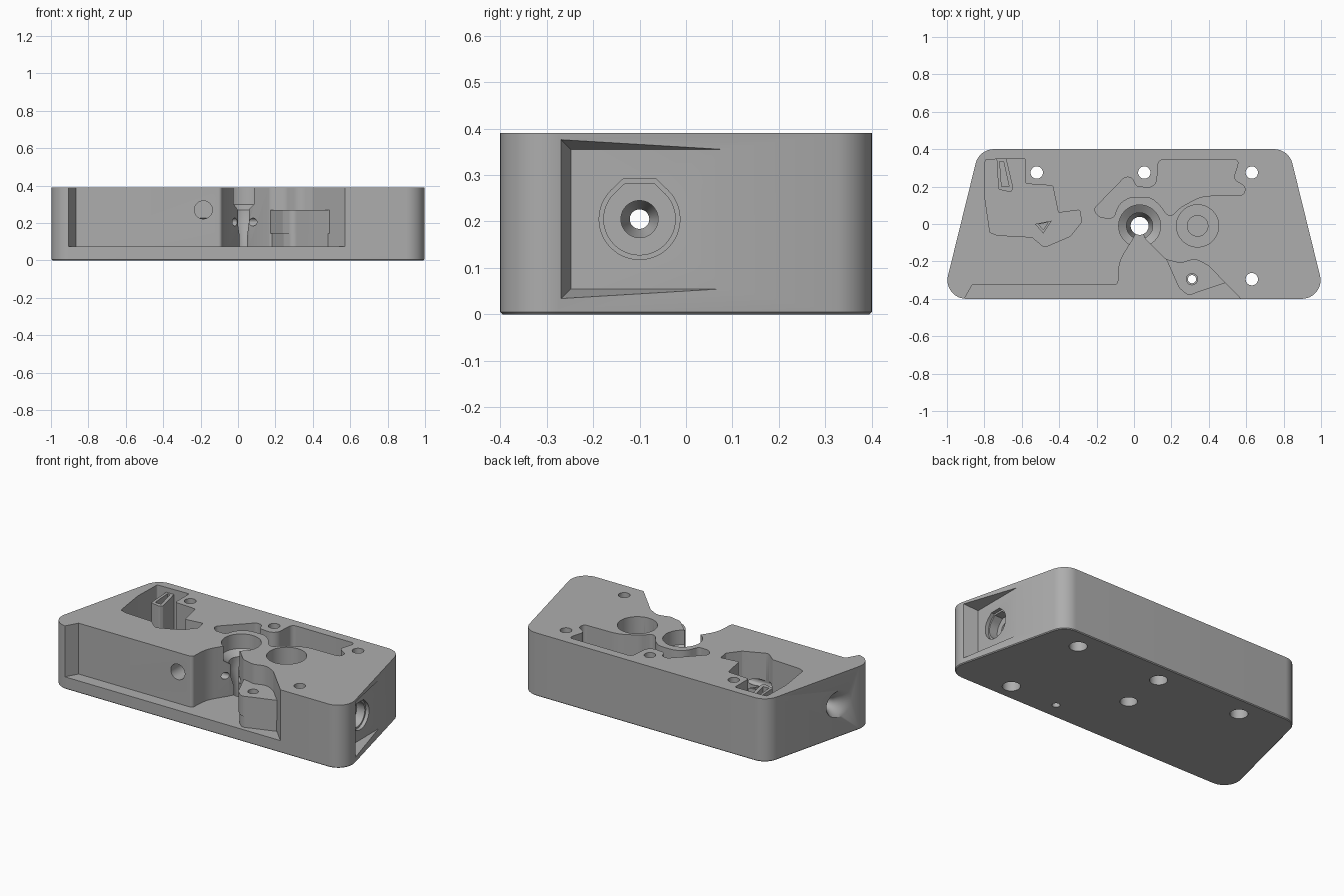
import bpy, bmesh, math
from mathutils import Vector, Matrix

old = bpy.data.objects.get("Cube")
if old:
    bpy.data.objects.remove(old)

grey = bpy.data.materials.new("machined grey")
grey.use_nodes = True
colour = (0.42, 0.42, 0.42, 1)
grey.diffuse_color = colour
grey.node_tree.nodes["Principled BSDF"].inputs["Base Color"].default_value = colour

TOP, FLOOR, OVER = 0.39, 0.075, 0.5


def rounded(corners, default=0.0, steps=8):
    """Closed outline with an exact arc at each (x, y[, radius]) corner."""
    out, n = [], len(corners)
    for i, c in enumerate(corners):
        r = c[2] if len(c) > 2 else default
        p = Vector(c[:2])
        a = Vector(corners[i - 1][:2]) - p
        b = Vector(corners[(i + 1) % n][:2]) - p
        half = a.angle(b) / 2
        if r == 0 or half > 1.5:
            out.append(p)
            continue
        t = min(r / math.tan(half), 0.48 * a.length, 0.48 * b.length)
        s, e, w = p + a.normalized() * t, p + b.normalized() * t, math.sin(half)
        for k in range(steps + 1):
            u = k / steps
            k0, k1, k2 = (1 - u) ** 2, 2 * u * (1 - u) * w, u * u
            out.append((s * k0 + p * k1 + e * k2) / (k0 + k1 + k2))
    return out


def finish(bm, name):
    bmesh.ops.recalc_face_normals(bm, faces=bm.faces)
    mesh = bpy.data.meshes.new(name)
    bm.to_mesh(mesh)
    bm.free()
    mesh.materials.append(grey)
    obj = bpy.data.objects.new(name, mesh)
    bpy.context.collection.objects.link(obj)
    return obj


def prism(name, outline, z0, z1, chamfer=0):
    bm = bmesh.new()
    face = bm.faces.new([bm.verts.new((p[0], p[1], z0)) for p in outline])
    base = list(face.edges)
    ext = bmesh.ops.extrude_face_region(bm, geom=[face], use_keep_orig=True)
    top = [v for v in ext["geom"] if isinstance(v, bmesh.types.BMVert)]
    bmesh.ops.translate(bm, verts=top, vec=(0, 0, z1 - z0))
    if chamfer:
        bmesh.ops.bevel(bm, geom=base, offset=chamfer, segments=1, affect="EDGES")
    return finish(bm, name)


def lathe(name, profile, centre, axis="Z", sides=48):
    """Turned solid from (radius, height) pairs along an axis."""
    bm = bmesh.new()
    rings = [[bm.verts.new((r * math.cos(math.tau * k / sides),
                            r * math.sin(math.tau * k / sides), h))
              for k in range(sides)] for r, h in profile]
    for lo, hi in zip(rings, rings[1:]):
        for k in range(sides):
            j = (k + 1) % sides
            bm.faces.new((lo[k], lo[j], hi[j], hi[k]))
    bm.faces.new(rings[0])
    bm.faces.new(rings[-1])
    turn = {"Z": Matrix(), "X": Matrix.Rotation(math.pi / 2, 4, "Y"),
            "Y": Matrix.Rotation(-math.pi / 2, 4, "X")}[axis]
    bm.transform(Matrix.Translation(centre) @ turn)
    return finish(bm, name)


def hull(name, points):
    bm = bmesh.new()
    for p in points:
        bm.verts.new(p)
    bmesh.ops.convex_hull(bm, input=bm.verts)
    return finish(bm, name)


def combine(tool, operation="DIFFERENCE"):
    mod = body.modifiers.new(tool.name, "BOOLEAN")
    mod.operation, mod.object, mod.solver = operation, tool, "EXACT"
    bpy.context.view_layer.update()
    result = bpy.data.meshes.new_from_object(
        body.evaluated_get(bpy.context.evaluated_depsgraph_get()))
    body.modifiers.clear()
    body.data = result
    bpy.data.objects.remove(tool)


# Tapered block with rounded corners
body = prism("case_body", rounded([(-1.025, -0.4), (1.025, -0.4), (0.828, 0.4),
                                   (-0.828, 0.4)], 0.1, 12), 0, TOP, 0.005)

# Front recess running into the centre bore
combine(prism("front_recess", rounded([
    (-0.93, -0.44), (-0.865, -0.325), (-0.085, -0.325, 0.02), (-0.08, -0.2, 0.2),
    (-0.005, -0.08), (0.03, -0.01), (0.06, -0.08), (0.17, -0.19, 0.04),
    (0.25, -0.21, 0.06), (0.33, -0.185, 0.08), (0.40, -0.225, 0.06), (0.61, -0.44)]),
    FLOOR, OVER))

# Stepped lug inside the recess
lug = [(0.16, -0.16), (0.24, -0.34, 0.02), (0.29, -0.385, 0.05), (0.34, -0.365, 0.03),
       (0.49, -0.315), (0.38, -0.17)]
combine(prism("lug_base", rounded([(0.32 + (x - 0.32) * 0.95, -0.25 + (y + 0.25) * 0.95, *r)
                                   for x, y, *r in lug]), FLOOR - 0.02, 0.16), "UNION")
combine(prism("lug_top", rounded(lug), 0.145, 0.27), "UNION")
combine(lathe("lug_hole", [(0.022, -0.1), (0.022, 0.15), (0.03, 0.15), (0.03, 0.28)],
              (0.31, -0.295, 0)))

# Centre bore and round pocket
combine(lathe("centre_bore", [(0.048, -0.1), (0.048, 0.13), (0.07, 0.2), (0.07, 0.27),
                              (0.112, 0.3), (0.112, OVER)], (0.03, -0.01, 0)))
combine(lathe("round_pocket", [(0.055, 0.1), (0.055, 0.17), (0.113, 0.17), (0.113, OVER)],
              (0.34, -0.01, 0)))

# Curved lever pocket
combine(prism("lever_pocket", rounded([
    (-0.22, 0.075), (-0.05, 0.25), (-0.01, 0.25), (0.01, 0.2), (0.12, 0.19, 0.05),
    (0.13, 0.345), (0.56, 0.345, 0.02), (0.55, 0.30), (0.53, 0.24), (0.595, 0.20),
    (0.59, 0.155), (0.36, 0.15, 0.2), (0.25, 0.09, 0.1), (0.19, 0.03), (0.14, 0.1, 0.1),
    (0.09, 0.145, 0.1), (-0.02, 0.145, 0.1), (-0.08, 0.11, 0.1), (-0.11, 0.03),
    (-0.18, 0.035)], 0.03), 0.22, OVER))

# Irregular side pocket with guide and post
combine(prism("side_pocket", rounded([
    (-0.795, 0.345), (-0.58, 0.35), (-0.58, 0.215), (-0.435, 0.205), (-0.405, 0.06),
    (-0.29, 0.075), (-0.28, 0.01), (-0.34, -0.065), (-0.48, -0.125, 0.03),
    (-0.545, -0.07), (-0.73, -0.06), (-0.77, -0.045), (-0.80, 0.16)], 0.01), 0.1, OVER))
combine(prism("slot_guide", rounded([(-0.735, 0.36), (-0.685, 0.36), (-0.645, 0.19),
                                     (-0.66, 0.17), (-0.725, 0.185)], 0.01), 0.08, 0.36),
        "UNION")
combine(prism("guide_slot", [(-0.718, 0.335), (-0.698, 0.335), (-0.668, 0.2),
                             (-0.708, 0.2)], 0.14, OVER))
combine(prism("post", [(-0.53, 0.0), (-0.44, 0.018), (-0.485, -0.05)], 0.08, 0.22), "UNION")
combine(prism("post_bore", [(-0.51, -0.002), (-0.46, 0.008), (-0.485, -0.03)], 0.15, OVER))

# Screw holes with counterbores underneath
for x, y in [(-0.52, 0.275), (0.055, 0.275), (0.63, 0.275), (0.63, -0.295)]:
    combine(lathe("screw_hole", [(0.05, -0.1), (0.05, 0.08), (0.033, 0.08), (0.033, OVER)],
                  (x, y, 0), sides=32))

# Cable channel along the block, with a funnel at the far end
AY, AZ = -0.1, 0.205
combine(lathe("cable_channel", [(0.16, -1.01), (0.075, -0.95), (0.04, -0.91), (0.021, -0.85),
                                (0.021, 0.78), (0.04, 0.815), (0.04, 0.9)],
              (0, AY, AZ), "X"))

# Drafted end recess with a flat-topped socket
combine(hull("end_recess", [(x, y, z) for x, f in ((0.907, 0), (1.03, 0.03))
                            for y in (-0.248 - f, 0.09) for z in (0.055 - f, 0.355 + f)]))
for r, depth in ((0.087, 0.885), (0.077, 0.83)):
    ring = [(r * math.cos(math.tau * k / 48), r * math.sin(math.tau * k / 48))
            for k in range(48)] + [(-0.4 * r, r), (0.4 * r, r)]
    combine(hull("socket", [(x, AY + u, AZ + v) for x in (depth, 1.05) for u, v in ring]))

# Cross hole in the front wall
combine(lathe("cross_hole", [(0.048, -0.5), (0.048, -0.1)], (-0.185, 0, 0.27), "Y"))

bpy.ops.object.select_all(action="DESELECT")
body.select_set(True)
bpy.context.view_layer.objects.active = body
bpy.ops.object.shade_smooth_by_angle(angle=math.radians(30))
